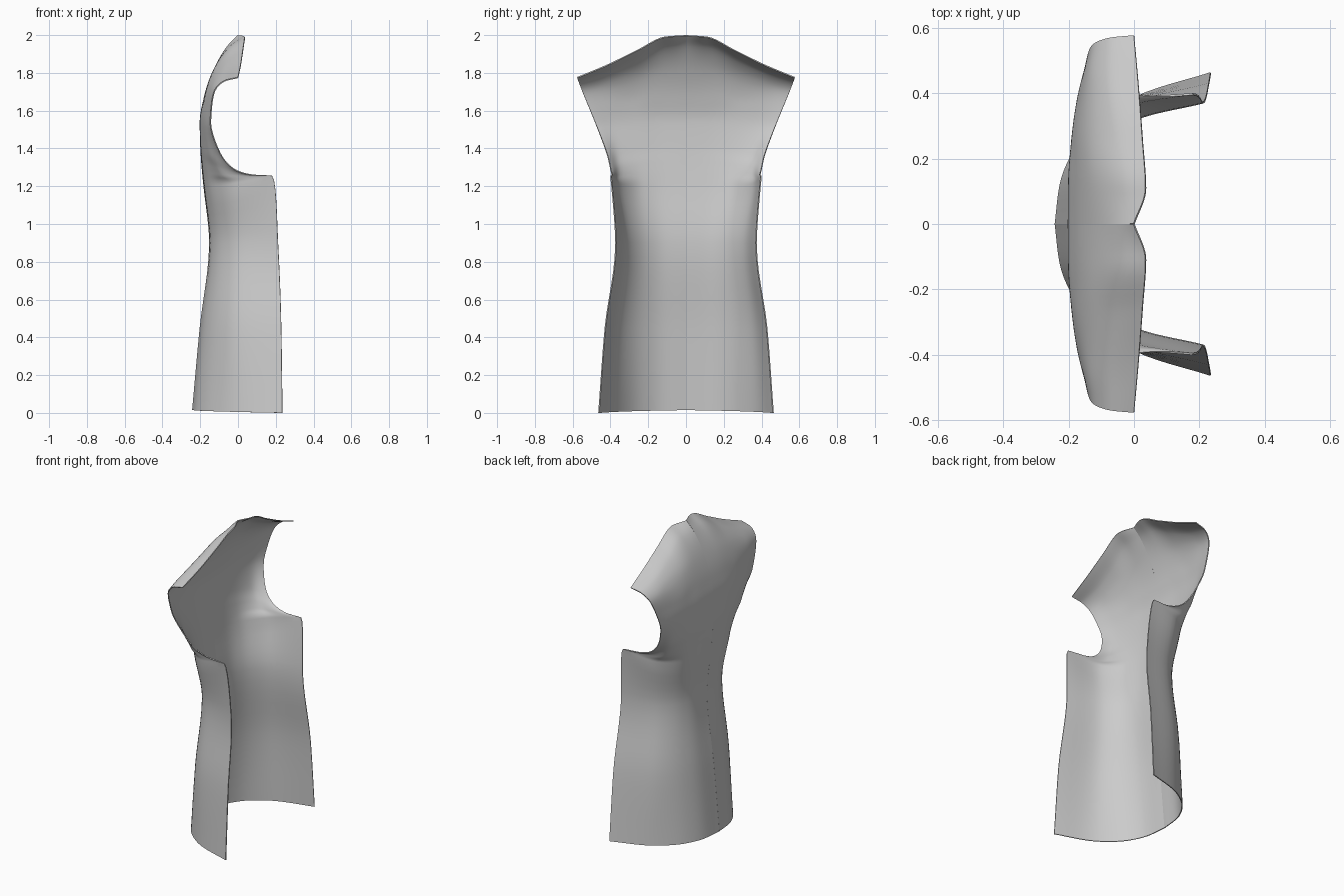
import bpy, bmesh
from mathutils import Vector

if "Cube" in bpy.data.objects:
    bpy.data.objects.remove(bpy.data.objects["Cube"])

# Guide curves of one half, hem to shoulder, from centre back to the open edge
CENTRE = [(-.24, 0, .015), (-.2, 0, .45), (-.15, 0, .9), (-.18, 0, 1.2), (-.187, 0, 1.27), (-.192, 0, 1.33),
          (-.197, 0, 1.41), (-.2, 0, 1.54), (-.178, 0, 1.67), (-.13, 0, 1.81), (-.055, 0, 1.94), (0, 0, 1.998)]
NECK = [(-.225, .12, .013), (-.187, .12, .45), (-.143, .11, .9), (-.175, .12, 1.2), (-.182, .12, 1.27),
        (-.188, .12, 1.33), (-.195, .12, 1.41), (-.199, .12, 1.54), (-.179, .12, 1.665), (-.133, .12, 1.805),
        (-.045, .115, 1.935), (.036, .11, 1.99)]
BLADE = [(-.165, .25, .01), (-.14, .24, .45), (-.11, .21, .9), (-.147, .24, 1.2), (-.16, .24, 1.265),
         (-.17, .24, 1.32), (-.181, .25, 1.4), (-.19, .25, 1.54), (-.178, .25, 1.65), (-.14, .26, 1.77),
         (-.068, .27, 1.86), (.026, .26, 1.918)]
SIDE = [(0, .385, .005), (-.01, .365, .45), (0, .318, .9), (-.01, .366, 1.215), (-.065, .362, 1.255),
        (-.105, .36, 1.3), (-.142, .365, 1.37), (-.172, .38, 1.535), (-.163, .4, 1.63), (-.138, .43, 1.725),
        (-.083, .43, 1.795), (.014, .42, 1.84)]
EDGE = [(.235, .462, 0), (.229, .428, .45), (.212, .372, .9), (.18, .398, 1.255), (.08, .392, 1.26),
        (0, .397, 1.28), (-.08, .412, 1.35), (-.145, .478, 1.53), (-.14, .515, 1.62), (-.125, .548, 1.7),
        (-.072, .57, 1.757), (0, .577, 1.775)]
ROW_T = [0, .45, .9, 1.2, 1.27, 1.34, 1.43, 1.55, 1.67, 1.82, 1.98, 2.1]
COL_T = [0, .12, .26, .43, .63]


def spline(points, knots, steps):
    """Smooth curve through the points that does not overshoot corners."""
    n = len(points)
    h = [knots[i + 1] - knots[i] for i in range(n - 1)]
    d = [(Vector(points[i + 1]) - Vector(points[i])) / h[i] for i in range(n - 1)]
    m = [d[0]]
    for i in range(1, n - 1):
        t = Vector((0, 0, 0))
        for k in range(3):
            a, b = d[i - 1][k], d[i][k]
            if a * b > 0:
                w1, w2 = 2 * h[i] + h[i - 1], h[i] + 2 * h[i - 1]
                t[k] = (w1 + w2) / (w1 / a + w2 / b)
        m.append(t)
    m.append(d[-1])
    out = []
    for i in range(n - 1):
        p, q = Vector(points[i]), Vector(points[i + 1])
        for s in range(steps):
            t = s / steps
            out.append(p * (2*t**3 - 3*t**2 + 1) + m[i] * h[i] * (t**3 - 2*t**2 + t)
                       + q * (3*t**2 - 2*t**3) + m[i + 1] * h[i] * (t**3 - t**2))
    out.append(Vector(points[-1]))
    return out


def panel(name, side):
    """One half of the garment back, from the centre seam to the open edge."""
    guides = [spline(g, ROW_T, 6) for g in (CENTRE, NECK, BLADE, SIDE, EDGE)]
    bm = bmesh.new()
    grid = []
    for row in zip(*guides):
        grid.append([bm.verts.new((p.x, p.y * side, p.z)) for p in spline(row, COL_T, 6)])
    for a, b in zip(grid, grid[1:]):
        for j in range(len(a) - 1):
            bm.faces.new((a[j], a[j + 1], b[j + 1], b[j]))
    # outward is towards the back, -x
    bm.normal_update()
    if sum(f.normal.x for f in bm.faces) > 0:
        bmesh.ops.reverse_faces(bm, faces=bm.faces[:])
    mesh = bpy.data.meshes.new(name)
    bm.to_mesh(mesh)
    bm.free()
    ob = bpy.data.objects.new(name, mesh)
    bpy.context.collection.objects.link(ob)
    # thin cloth thickness
    cloth = ob.modifiers.new("cloth_thickness", 'SOLIDIFY')
    cloth.thickness = .006
    cloth.offset = 0
    bpy.ops.object.select_all(action='DESELECT')
    ob.select_set(True)
    bpy.context.view_layer.objects.active = ob
    bpy.ops.object.modifier_apply(modifier=cloth.name)
    bpy.ops.object.shade_smooth_by_angle(angle=.7)


# Two halves meeting at the centre back seam
panel("right_back_panel", -1)
panel("left_back_panel", 1)
